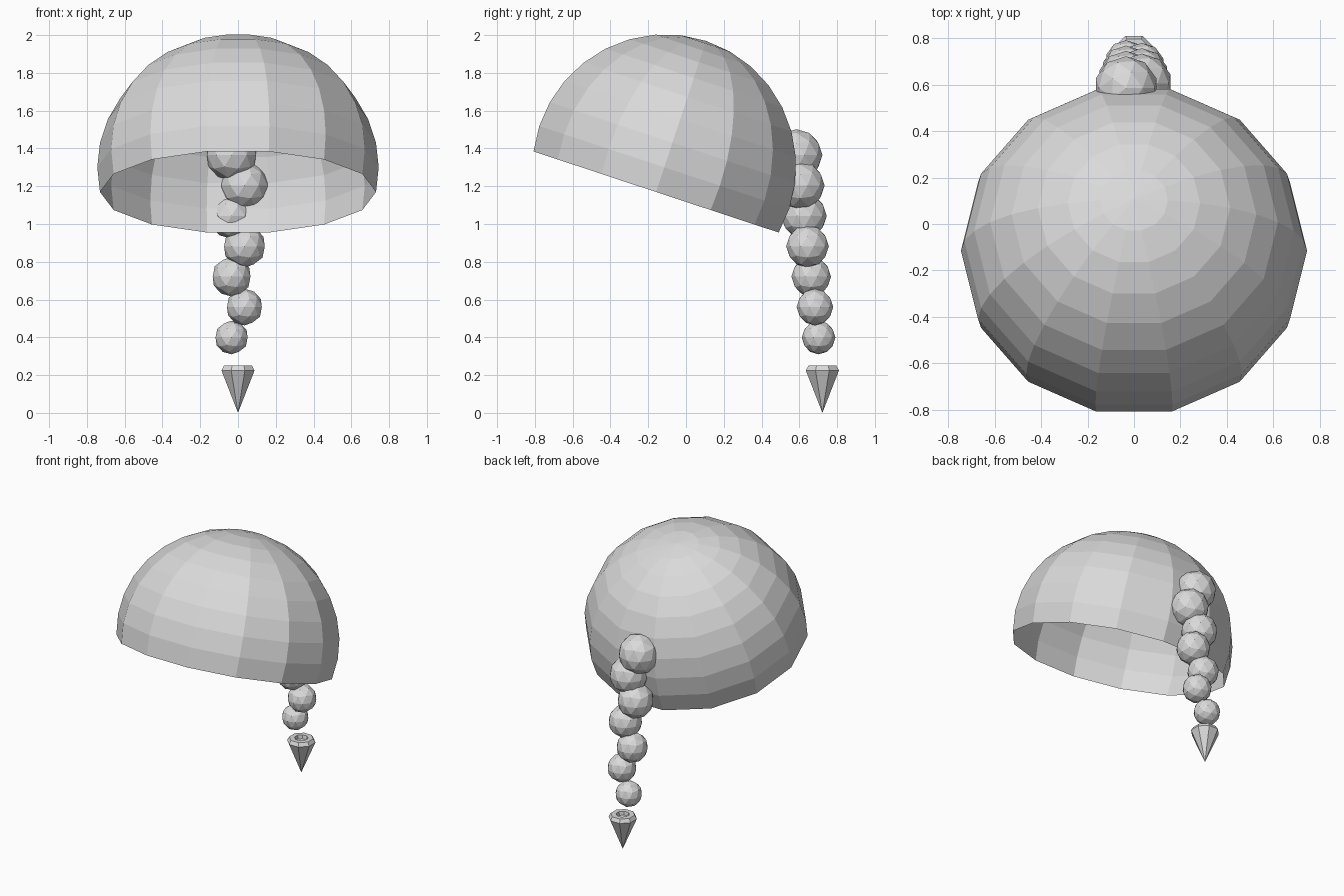
import bpy
import bmesh
import math
from mathutils import Matrix, Vector

cube = bpy.data.objects.get("Cube")
if cube:
    bpy.data.objects.remove(cube, do_unlink=True)

# One plain grey for everything
GREY = (0.7, 0.7, 0.7, 1.0)
grey = bpy.data.materials.new("plain_grey")
grey.use_nodes = True
grey.diffuse_color = GREY
grey.node_tree.nodes["Principled BSDF"].inputs["Base Color"].default_value = GREY


def finish(name, bm, matrix):
    """Turn a bmesh into a flat-shaded object placed by the matrix."""
    bm.transform(matrix)
    bmesh.ops.recalc_face_normals(bm, faces=bm.faces)
    mesh = bpy.data.meshes.new(name)
    bm.to_mesh(mesh)
    bm.free()
    mesh.materials.append(grey)
    obj = bpy.data.objects.new(name, mesh)
    bpy.context.collection.objects.link(obj)
    return obj


def lathe(name, profile, sides, start, matrix):
    """Spin a (radius, height) profile around z, welding it at the axis."""
    bm = bmesh.new()
    rings = []
    for r, z in profile:
        angles = [start + math.tau * i / sides for i in range(sides)]
        rings.append([bm.verts.new((r * math.cos(a), r * math.sin(a), z)) for a in angles])
    for low, high in zip(rings, rings[1:]):
        for i in range(sides):
            j = (i + 1) % sides
            bm.faces.new((low[i], low[j], high[j], high[i]))
    bmesh.ops.remove_doubles(bm, verts=bm.verts, dist=1e-5)
    return finish(name, bm, matrix)


# Cap: open thin dome reaching one ring below its widest line, tipped backwards
STEP = math.pi / 16
dome = [(math.cos(k * STEP), math.sin(k * STEP)) for k in range(-1, 8)] + [(0, 1)]
place = (Matrix.Translation((0, -0.115, 1.30))
         @ Matrix.Rotation(math.radians(-18.3), 4, 'X')
         @ Matrix.Diagonal((0.745, 0.715, 0.705, 1)))
lathe("cap_dome", dome, 14, 0, place)

# Braid: shrinking faceted beads that zigzag down the back
for i in range(7):
    bm = bmesh.new()
    bmesh.ops.create_icosphere(bm, subdivisions=2, radius=0.137 - 0.008 * i)
    side = -1 if i % 2 == 0 else 1
    spot = Vector((0.034 * side, 0.585 + 0.0195 * i, 1.365 - 0.161 * i))
    finish(f"braid_bead_{i + 1}", bm, Matrix.Translation(spot))

# Braid tip: downward point with a bevelled rim and a shallow socket on top
tip = [(0, 0), (0.095, 0.225), (0.08, 0.25), (0.045, 0.25), (0.04, 0.225), (0, 0.225)]
lathe("braid_tip", tip, 8, math.pi / 8, Matrix.Translation((0, 0.722, 0)))
